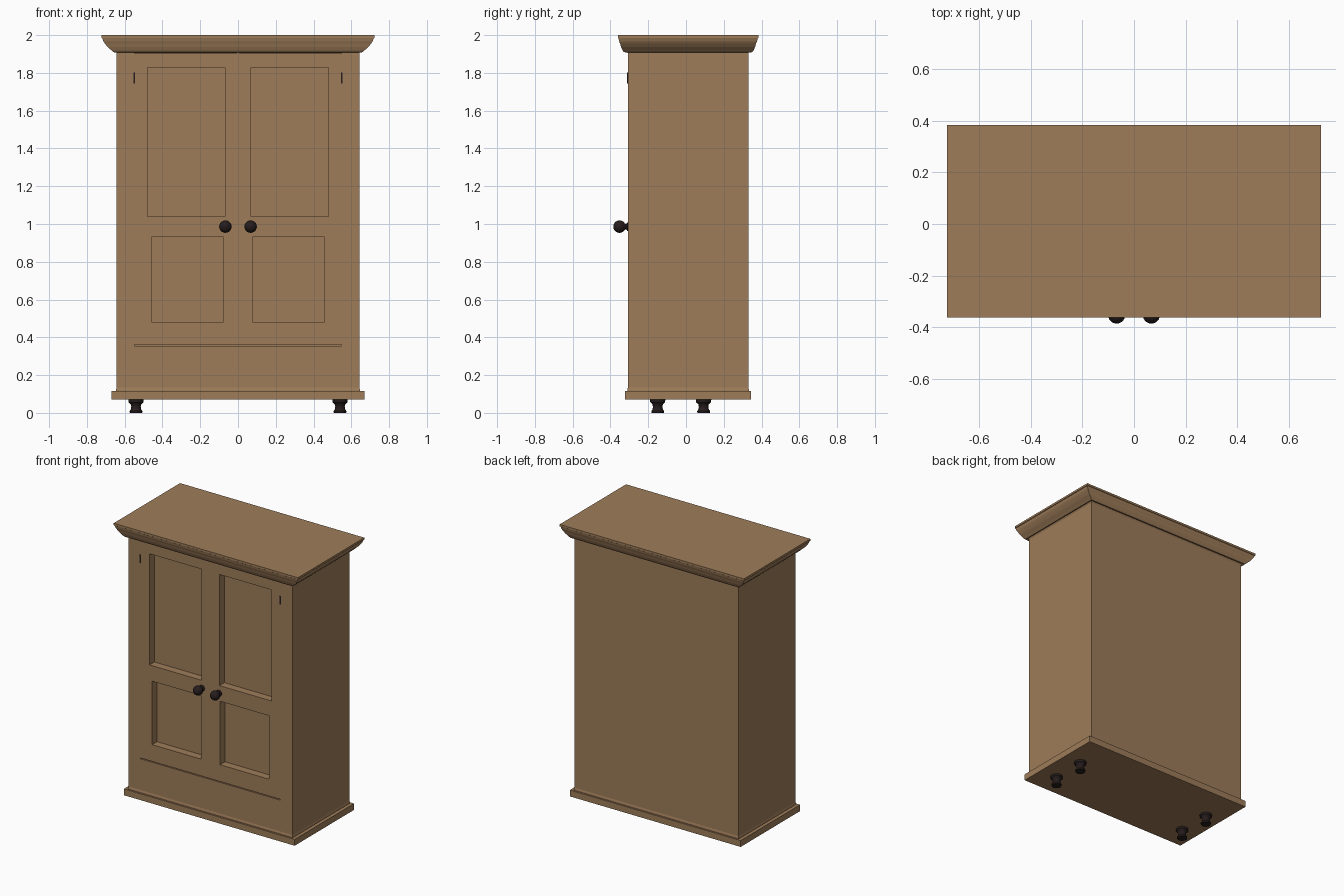
import bpy, bmesh, math
from mathutils import Matrix, Vector

if "Cube" in bpy.data.objects:
    bpy.data.objects.remove(bpy.data.objects["Cube"])


def material(name, color):
    m = bpy.data.materials.new(name)
    m.diffuse_color = (*color, 1)
    m.use_nodes = True
    m.node_tree.nodes["Principled BSDF"].inputs["Base Color"].default_value = m.diffuse_color
    return m


WOOD = material("warm brown wood", (0.342, 0.202, 0.100))
DARK = material("dark bronze", (0.020, 0.012, 0.012))
HX, Y0, Y1 = 0.643, -0.308, 0.330      # cabinet half width, front and back


def finish(name, bm, mat):
    bmesh.ops.recalc_face_normals(bm, faces=bm.faces)
    me = bpy.data.meshes.new(name)
    bm.to_mesh(me)
    bm.free()
    me.materials.append(mat)
    ob = bpy.data.objects.new(name, me)
    bpy.context.collection.objects.link(ob)
    return ob


def add_box(bm, x0, x1, y0, y1, z0, z1):
    size = Matrix.Diagonal((x1 - x0, y1 - y0, z1 - z0, 1))
    mid = Matrix.Translation(((x0 + x1) / 2, (y0 + y1) / 2, (z0 + z1) / 2))
    bmesh.ops.create_cube(bm, size=1, matrix=mid @ size)


def loft(name, rings, mat):
    """Stack of rectangles growing out of the cabinet: (x offset, y offset, z)."""
    bm = bmesh.new()
    loops = []
    for ox, oy, z in rings:
        x, a, b = HX + ox, Y0 - oy, Y1 + oy
        loops.append([bm.verts.new(p) for p in
                      ((-x, a, z), (x, a, z), (x, b, z), (-x, b, z))])
    for lo, hi in zip(loops, loops[1:]):
        for i in range(4):
            j = (i + 1) % 4
            bm.faces.new((lo[i], lo[j], hi[j], hi[i]))
    bm.faces.new(loops[0])
    bm.faces.new(loops[-1])
    return finish(name, bm, mat)


def turned(name, profile, place, mat, n=16):
    """Lathe a (radius, height) profile and place it."""
    bm = bmesh.new()
    loops = [[bm.verts.new((r * math.cos(2 * math.pi * i / n),
                            r * math.sin(2 * math.pi * i / n), h))
              for i in range(n)] for r, h in profile]
    for lo, hi in zip(loops, loops[1:]):
        for i in range(n):
            j = (i + 1) % n
            bm.faces.new((lo[i], lo[j], hi[j], hi[i]))
    bm.faces.new(loops[0])
    bm.faces.new(loops[-1])
    bm.transform(place)
    ob = finish(name, bm, mat)
    bpy.ops.object.select_all(action='DESELECT')
    ob.select_set(True)
    bpy.context.view_layer.objects.active = ob
    bpy.ops.object.shade_smooth_by_angle(angle=math.radians(40))
    return ob


# Cabinet body
bm = bmesh.new()
add_box(bm, -HX, HX, Y0, Y1, 0.10, 1.93)
body = finish("cabinet_body", bm, WOOD)

# Recessed door panels and the thin gaps above and below the doors
bm = bmesh.new()
for s in (-1, 1):
    for a, b, z0, z1 in ((0.070, 0.478, 1.04, 1.828), (0.076, 0.458, 0.48, 0.93)):
        x0, x1 = sorted((s * a, s * b))
        add_box(bm, x0, x1, Y0 - 0.1, Y0 + 0.055, z0, z1)
    x0, x1 = sorted((s * 0.008, s * 0.548))
    add_box(bm, x0, x1, Y0 - 0.1, Y0 + 0.012, 1.903, 1.908)
add_box(bm, -0.548, 0.548, Y0 - 0.1, Y0 + 0.012, 0.355, 0.361)
cutter = finish("panel_cutter", bm, WOOD)
cutter.hide_render = True
cutter.hide_viewport = True
cut = body.modifiers.new("panels", 'BOOLEAN')
cut.operation = 'DIFFERENCE'
cut.solver = 'EXACT'
cut.object = cutter

# Plinth with a small trim, and the flared cornice
loft("plinth", [(0.027, 0.014, 0.07), (0.027, 0.014, 0.115), (0.003, 0.003, 0.115),
                (0.003, 0.003, 0.122), (0.0, 0.0, 0.134)], WOOD)
loft("cornice", [(0.000, 0.000, 1.905), (0.006, 0.006, 1.915), (0.012, 0.014, 1.909),
                 (0.018, 0.022, 1.910), (0.030, 0.029, 1.922), (0.048, 0.036, 1.938),
                 (0.062, 0.041, 1.955), (0.070, 0.046, 1.967), (0.076, 0.050, 1.984),
                 (0.080, 0.053, 1.986), (0.080, 0.053, 2.0)], WOOD)

# Round knobs with a flared neck, pointing forward
ball = [(0.033 * math.cos(math.radians(t)), 0.044 + 0.033 * math.sin(math.radians(t)))
        for t in range(-60, 90, 15)] + [(0.003, 0.077)]
knob = [(0.022, -0.005), (0.022, 0.003), (0.014, 0.009)] + ball
# Spool-shaped feet
foot = [(0.033, 0.0), (0.034, 0.010), (0.028, 0.017), (0.025, 0.032),
        (0.028, 0.046), (0.039, 0.056), (0.041, 0.072)]

for side, s in (("left", -1), ("right", 1)):
    turned(f"{side}_knob", knob, Matrix.Translation((s * 0.067, Y0, 0.986))
           @ Matrix.Rotation(math.pi / 2, 4, 'X'), DARK, 20)
    for end, y in (("front", -0.150), ("back", 0.093)):
        turned(f"{side}_{end}_foot", foot, Matrix.Translation((s * 0.54, y, 0)), DARK)
    # Hinge pins
    bm = bmesh.new()
    x = s * 0.549
    add_box(bm, x - 0.005, x + 0.005, Y0 - 0.004, Y0 + 0.004, 1.745, 1.802)
    finish(f"{side}_hinge", bm, DARK)
